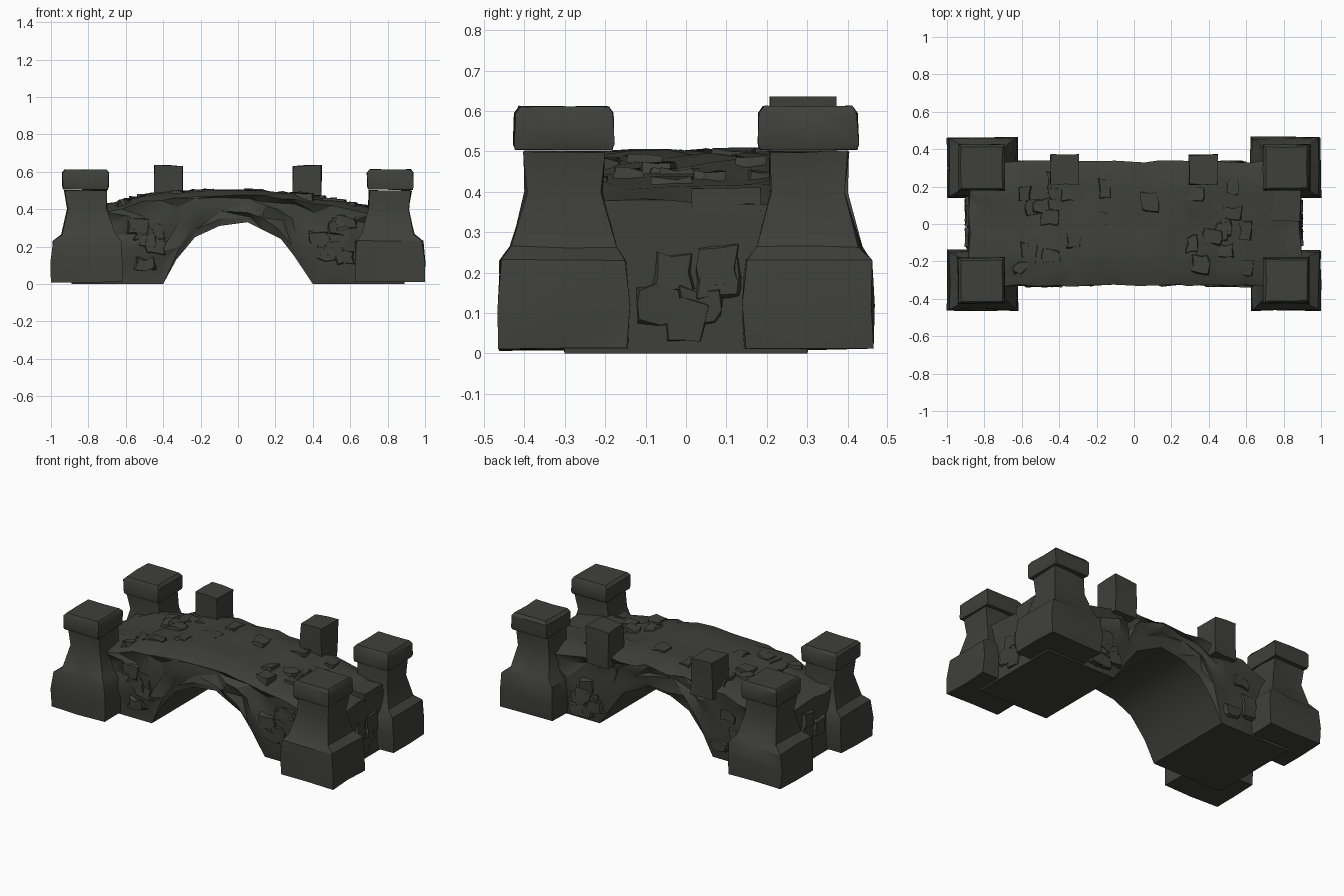
import bpy, bmesh, math, random
from mathutils import Vector

random.seed(4)
cube = bpy.data.objects.get("Cube")
if cube:
    bpy.data.objects.remove(cube, do_unlink=True)

stone = bpy.data.materials.new("dark_stone")
stone.use_nodes = True
stone.diffuse_color = (0.05, 0.05, 0.043, 1)
stone.node_tree.nodes["Principled BSDF"].inputs["Base Color"].default_value = stone.diffuse_color
stone.node_tree.nodes["Principled BSDF"].inputs["Roughness"].default_value = 0.9


def lerp_table(table, x):
    """Linear interpolation in a list of (x, value) pairs."""
    for (a, va), (b, vb) in zip(table, table[1:]):
        if x <= b:
            return va + (vb - va) * (x - a) / (b - a)
    return table[-1][1]


def jitter(amount):
    return random.uniform(-amount, amount)


def loft(name, rings, angle=35):
    """Skin closed rings of points and cap both ends."""
    bm = bmesh.new()
    loops = [[bm.verts.new(p) for p in ring] for ring in rings]
    n = len(loops[0])
    for a, b in zip(loops, loops[1:]):
        for i in range(n):
            quad = [a[i], a[(i + 1) % n], b[(i + 1) % n], b[i]]
            s = random.randint(0, 1)
            bm.faces.new([quad[s], quad[s + 1], quad[s + 2]])
            bm.faces.new([quad[s], quad[s + 2], quad[(s + 3) % 4]])
    bm.faces.new(loops[0])
    bm.faces.new(loops[-1])
    bmesh.ops.recalc_face_normals(bm, faces=bm.faces)
    mesh = bpy.data.meshes.new(name)
    bm.to_mesh(mesh)
    bm.free()
    obj = bpy.data.objects.new(name, mesh)
    bpy.context.collection.objects.link(obj)
    mesh.materials.append(stone)
    bpy.ops.object.select_all(action="DESELECT")
    obj.select_set(True)
    bpy.context.view_layer.objects.active = obj
    bpy.ops.object.shade_smooth_by_angle(angle=math.radians(angle))
    return obj


def square_ring(cx, cy, z, hx, hy, rough, tilt=0.0):
    """Eight points round a slightly uneven square."""
    steps = [(-1, -1), (0, -1), (1, -1), (1, 0), (1, 1), (0, 1), (-1, 1), (-1, 0)]
    return [Vector((cx + hx * u + jitter(rough), cy + hy * v + jitter(rough),
                    z + tilt * u + jitter(rough) * 0.6)) for u, v in steps]


# Arched bridge body with rough masonry walls and a rounded deck
deck = [(-0.9, 0.37), (-0.7, 0.42), (-0.45, 0.475), (-0.25, 0.495),
        (0, 0.497), (0.25, 0.49), (0.45, 0.455), (0.7, 0.41), (0.9, 0.37)]
arch = [(-0.9, 0), (-0.4, 0), (-0.33, 0.13), (-0.23, 0.25), (-0.1, 0.31),
        (0.05, 0.33), (0.23, 0.24), (0.3, 0.15), (0.4, 0), (0.9, 0)]
stations = [-0.89, -0.8, -0.7, -0.6, -0.5, -0.4, -0.33, -0.23, -0.1,
            0.05, 0.14, 0.23, 0.3, 0.4, 0.5, 0.6, 0.7, 0.8, 0.89]
rings = []
for x in stations:
    low, high = lerp_table(arch, x), lerp_table(deck, x)
    ring = []
    for i in range(6):                                   # underside
        ring.append((x, -0.3 + 0.12 * i, low))
    for i in range(1, 5):                                # back wall
        z = low + (high - low) * i / 5
        ring.append((x + jitter(0.02), 0.315 + jitter(0.022), z + jitter(0.015)))
    for i in range(8):                                   # deck
        edge = i in (0, 7)
        ring.append((x + jitter(0.02), 0.335 - 0.095 * i + jitter(0.008),
                     high - (0.03 if edge else 0) + jitter(0.012)))
    for i in range(4, 0, -1):                            # front wall
        z = low + (high - low) * i / 5
        ring.append((x + jitter(0.02), -0.315 + jitter(0.022), z + jitter(0.015)))
    rings.append(ring)
loft("bridge_body", rings, 30)

# Corner towers: flared plinth, waisted shaft and square cap
# each row: height, centre x, half width x, half width y
tower = [(0.01, 0.81, 0.187, 0.158), (0.12, 0.81, 0.188, 0.16),
         (0.23, 0.808, 0.178, 0.155), (0.265, 0.80, 0.14, 0.13),
         (0.4, 0.805, 0.105, 0.093), (0.5, 0.815, 0.11, 0.097)]
cap = [(0.505, 0.815, 0.118, 0.12), (0.52, 0.815, 0.122, 0.124),
       (0.595, 0.815, 0.124, 0.122), (0.612, 0.815, 0.11, 0.11)]
for sx, side in ((-1, "right"), (1, "left")):
    for sy, end in ((-1, "front"), (1, "back")):
        for label, rows, rough in (("tower", tower, 0.006), ("tower_cap", cap, 0.003)):
            loft(f"{end}_{side}_{label}",
                 [square_ring(sx * cx, sy * 0.302, z, hx, hy, rough)
                  for z, cx, hx, hy in rows])

# Two stone posts on the back edge of the deck
for sx, side in ((-1, "right"), (1, "left")):
    loft(f"{side}_deck_post",
         [square_ring(sx * 0.37, 0.29, z, 0.076, 0.08, 0.004, tilt)
          for z, tilt in ((0.4, 0), (0.52, 0), (0.634, sx * 0.004))])

# Raised step beside the back left tower
loft("end_step", [square_ring(0.80, 0.10, z, 0.09, 0.085, 0.003) for z in (0.3, 0.41)])

# Loose paving stones sunk into the deck
for i in range(26):
    x, y = random.uniform(-0.62, 0.65), random.uniform(-0.25, 0.25)
    z = lerp_table(deck, x)
    hx, hy = random.uniform(0.03, 0.06), random.uniform(0.03, 0.06)
    loft(f"paving_stone_{i + 1}",
         [square_ring(x, y, z - 0.05, hx, hy, 0.012),
          square_ring(x, y, z + 0.008, hx * 0.8, hy * 0.8, 0.012)], 30)

# Rough blocks standing out of the side and end walls
for i in range(28):
    sx, sy = random.choice((-1, 1)), random.choice((-1, 1))
    x, z = sx * random.uniform(0.42, 0.6), random.uniform(0.06, 0.34)
    block = loft(f"wall_block_{i + 1}",
                 [square_ring(0, 0, h, w, w * 0.7, 0.012)
                  for h, w in ((-0.04, 0.06), (0.018, 0.045))], 30)
    block.location = (x, sy * 0.315, z)
    block.rotation_euler = (-sy * math.pi / 2, 0, 0)
for i in range(10):
    sx = random.choice((-1, 1))
    block = loft(f"end_block_{i + 1}",
                 [square_ring(0, 0, h, w, w, 0.012)
                  for h, w in ((-0.04, 0.06), (0.015, 0.045))], 30)
    block.location = (sx * 0.885, random.uniform(-0.12, 0.12), random.uniform(0.08, 0.3))
    block.rotation_euler = (0, sx * math.pi / 2, 0)
